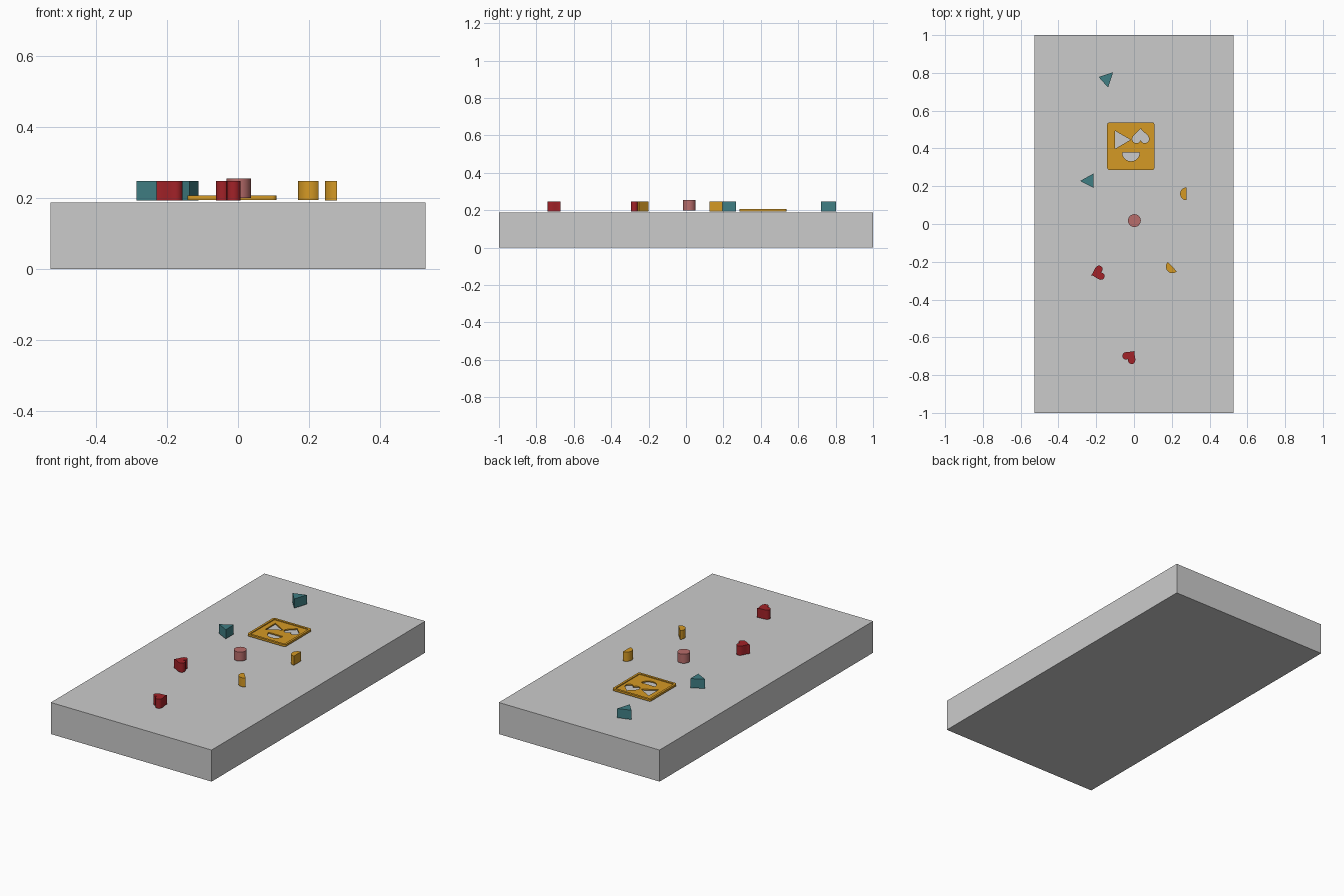
import bpy
from math import sin, cos, pi, radians

cube = bpy.data.objects.get("Cube")
if cube:
    bpy.data.objects.remove(cube, do_unlink=True)


def material(name, rgb):
    m = bpy.data.materials.new(name)
    m.use_nodes = True
    color = (*rgb, 1)
    m.diffuse_color = color
    bsdf = next(n for n in m.node_tree.nodes if n.type == 'BSDF_PRINCIPLED')
    bsdf.inputs["Base Color"].default_value = color
    return m


grey = material("grey", (0.6, 0.6, 0.6))
yellow = material("yellow", (0.66, 0.32, 0.018))
teal = material("teal", (0.051, 0.21, 0.23))
red = material("red", (0.36, 0.016, 0.021))
pink = material("pink", (0.48, 0.153, 0.147))


# Outline helpers, each returning a list of 2D points
def place(points, x, y, angle=0, size=1):
    c, s = cos(radians(angle)) * size, sin(radians(angle)) * size
    return [(x + px * c - py * s, y + px * s + py * c) for px, py in points]


def arc(r, start, end, n):
    return [(r * cos(radians(start + (end - start) * i / n)),
             r * sin(radians(start + (end - start) * i / n))) for i in range(n + 1)]


def heart(n=40):
    # unit width, point facing down
    pts = []
    for i in range(n):
        t = 2 * pi * i / n
        y = 13 * cos(t) - 5 * cos(2 * t) - 2 * cos(3 * t) - cos(4 * t)
        pts.append((sin(t) ** 3 / 2, (y + 2.5) / 32))
    return pts


def rounded_rect(x0, x1, y0, y1, r):
    corners = [(x1 - r, y1 - r, 0), (x0 + r, y1 - r, 90),
               (x0 + r, y0 + r, 180), (x1 - r, y0 + r, 270)]
    return [p for x, y, a in corners for p in place(arc(r, a, a + 90, 4), x, y)]


def prism(name, outlines, z0, z1, mat):
    # first outline is the border, the others are holes
    curve = bpy.data.curves.new(name, 'CURVE')
    curve.dimensions = '2D'
    curve.fill_mode = 'BOTH'
    curve.extrude = (z1 - z0) / 2
    for pts in outlines:
        spline = curve.splines.new('POLY')
        spline.points.add(len(pts) - 1)
        for p, (x, y) in zip(spline.points, pts):
            p.co = (x, y, 0, 1)
        spline.use_cyclic_u = True
    ob = bpy.data.objects.new(name, curve)
    ob.location.z = (z0 + z1) / 2
    bpy.context.collection.objects.link(ob)
    bpy.ops.object.select_all(action='DESELECT')
    ob.select_set(True)
    bpy.context.view_layer.objects.active = ob
    bpy.ops.object.convert(target='MESH')
    ob = bpy.context.view_layer.objects.active
    ob.data.materials.clear()
    ob.data.materials.append(mat)
    bpy.ops.object.shade_smooth_by_angle(angle=radians(30))
    return ob


# Table slab
bpy.ops.mesh.primitive_cube_add(size=1, location=(0, 0, 0.0935))
table = bpy.context.object
table.name = "table_slab"
table.scale = (1.054, 2, 0.187)
table.data.materials.append(grey)

# Sorting tray: floor with three shaped holes and a low rim
outer = (-0.142, 0.108, 0.286, 0.538)
inner = (-0.129, 0.095, 0.299, 0.525)
triangle_hole = [(-0.1, 0.493), (-0.1, 0.398), (-0.018, 0.446)]
heart_hole = place(heart(), 0.035, 0.468, 180, 0.09)
half_hole = place(arc(0.046, 180, 360, 20), -0.016, 0.378)
prism("tray_floor", [rounded_rect(*outer, 0.012), triangle_hole, heart_hole, half_hole],
      0.194, 0.201, yellow)
prism("tray_rim", [rounded_rect(*outer, 0.012), rounded_rect(*inner, 0.006)],
      0.2, 0.206, yellow)

# Triangle blocks
low, high = 0.192, 0.247
prism("triangle_block_back", [[(-0.187, 0.778), (-0.137, 0.722), (-0.111, 0.803)]],
      low, high, teal)
prism("triangle_block_side", [[(-0.285, 0.228), (-0.214, 0.191), (-0.215, 0.267)]],
      low, high, teal)

# Half-round blocks
half = arc(0.034, 90, 270, 20)
prism("half_round_block_right", [place(half, 0.278, 0.16)], low, high, yellow)
prism("half_round_block_front", [place(half, 0.203, -0.226, 43)], low + 0.002, high, yellow)

# Heart blocks
prism("heart_block_side", [place(heart(), -0.195, -0.262, 286, 0.077)], low, high, red)
prism("heart_block_front", [place(heart(), -0.018, -0.698, 142, 0.077)], low, high, red)

# Round peg
bpy.ops.mesh.primitive_cylinder_add(vertices=32, radius=0.034, depth=0.054,
                                    location=(0.002, 0.018, 0.227))
peg = bpy.context.object
peg.name = "round_peg"
peg.data.materials.append(pink)
bpy.ops.object.shade_smooth_by_angle(angle=radians(30))
